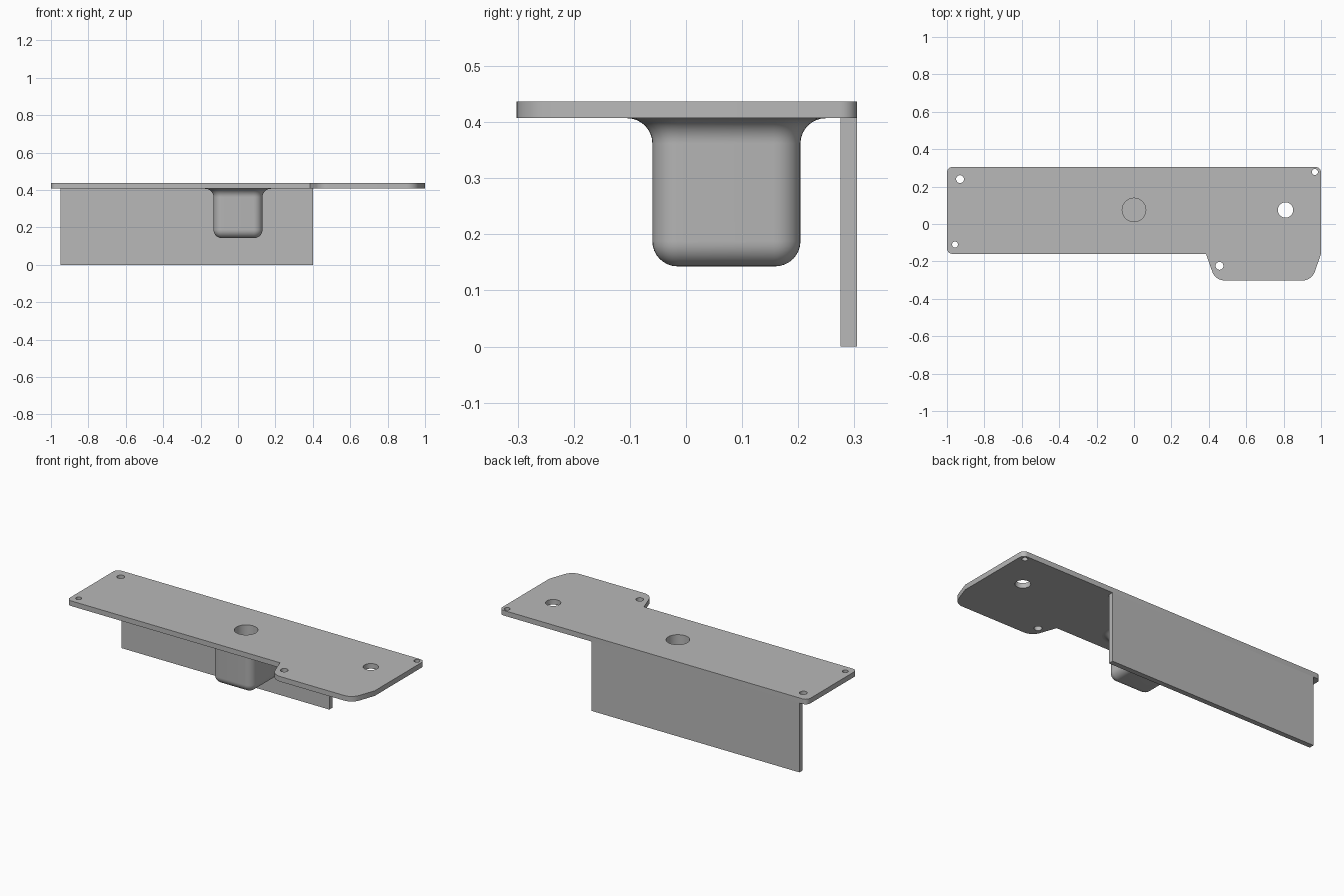
import bpy, bmesh, math
from mathutils import Vector

if "Cube" in bpy.data.objects:
    bpy.data.objects.remove(bpy.data.objects["Cube"], do_unlink=True)

grey = bpy.data.materials.new("plain grey")
grey.use_nodes = True
grey.diffuse_color = (0.48, 0.48, 0.48, 1)
grey.node_tree.nodes["Principled BSDF"].inputs["Base Color"].default_value = grey.diffuse_color

PLATE_LOW, PLATE_TOP = 0.407, 0.437
BACK, THICK = 0.305, 0.03


def rounded(corners, steps=8):
    """Outline from (x, y, radius) corners, with each corner filleted."""
    pts = []
    for i, (x, y, r) in enumerate(corners):
        p = Vector((x, y))
        if r == 0:
            pts.append(p)
            continue
        a = (Vector(corners[i - 1][:2]) - p).normalized()
        b = (Vector(corners[(i + 1) % len(corners)][:2]) - p).normalized()
        half = a.angle(b) / 2
        centre = p + (a + b).normalized() * r / math.sin(half)
        start = p + a * r / math.tan(half) - centre
        end = p + b * r / math.tan(half) - centre
        turn = math.atan2(start.x * end.y - start.y * end.x, start.dot(end))
        for k in range(steps + 1):
            t = turn * k / steps
            c, s = math.cos(t), math.sin(t)
            pts.append(centre + Vector((start.x * c - start.y * s, start.x * s + start.y * c)))
    return pts


def loft(name, rings):
    """Closed solid through a list of (outline, height) rings."""
    bm = bmesh.new()
    loops = [[bm.verts.new((p.x, p.y, z)) for p in outline] for outline, z in rings]
    for low, high in zip(loops, loops[1:]):
        for i in range(len(low)):
            j = (i + 1) % len(low)
            bm.faces.new((low[i], low[j], high[j], high[i]))
    bm.faces.new(loops[0][::-1])
    bm.faces.new(loops[-1])
    bmesh.ops.recalc_face_normals(bm, faces=bm.faces)
    mesh = bpy.data.meshes.new(name)
    bm.to_mesh(mesh)
    bm.free()
    mesh.materials.append(grey)
    obj = bpy.data.objects.new(name, mesh)
    bpy.context.collection.objects.link(obj)
    return obj


def activate(obj):
    bpy.ops.object.select_all(action='DESELECT')
    obj.select_set(True)
    bpy.context.view_layer.objects.active = obj


def drill(obj, x, y, radius, low):
    """Cut a round hole from above down to the given height."""
    circle = [Vector((x + radius * math.cos(a), y + radius * math.sin(a)))
              for a in (math.tau * k / 40 for k in range(40))]
    cutter = loft("hole_cutter", [(circle, low), (circle, 0.6)])
    cutter.hide_render = True
    mod = obj.modifiers.new("hole", 'BOOLEAN')
    mod.operation, mod.object, mod.solver = 'DIFFERENCE', cutter, 'EXACT'
    activate(obj)
    bpy.ops.object.modifier_apply(modifier=mod.name)
    bpy.data.objects.remove(cutter, do_unlink=True)


# Top plate with the tapered tab
outline = rounded([(-1, -0.16, 0.03), (0.385, -0.16, 0), (0.435, -0.302, 0.07),
                   (0.95, -0.302, 0.07), (1, -0.16, 0), (1, BACK, 0.03), (-1, BACK, 0.03)])
plate = loft("top_plate", [(outline, PLATE_LOW), (outline, PLATE_TOP)])
for x, y, r in [(-0.93, 0.24, 0.021), (-0.957, -0.11, 0.016), (0.967, 0.278, 0.016),
                (0.457, -0.224, 0.021), (0.81, 0.075, 0.041), (0, 0.075, 0.063)]:
    drill(plate, x, y, r, 0.3)

# Back web
web_outline = rounded([(-0.95, BACK - THICK, 0), (0.4, BACK - THICK, 0),
                       (0.4, BACK, 0), (-0.95, BACK, 0)])
web = loft("back_web", [(web_outline, 0), (web_outline, PLATE_LOW)])

# Boss with rounded bottom and flared top
R, BOTTOM = 0.045, 0.143


def boss_ring(grow):
    w, front, back, r = 0.131 + grow, -0.06 - grow, 0.204 + grow, R + 0.002 + grow
    return rounded([(-w, front, r), (w, front, r), (w, back, r), (-w, back, r)])


angles = [math.pi / 2 * k / 8 for k in range(9)]
rings = [(boss_ring(R * (math.sin(a) - 1)), BOTTOM + R * (1 - math.cos(a))) for a in angles]
rings += [(boss_ring(R * (1 - math.cos(a))), PLATE_LOW - R * (1 - math.sin(a))) for a in angles]
boss = loft("boss", rings)
drill(boss, 0, 0.075, 0.063, 0.2)

for part in (plate, web, boss):
    activate(part)
    bpy.ops.object.shade_smooth_by_angle(angle=math.radians(30))
